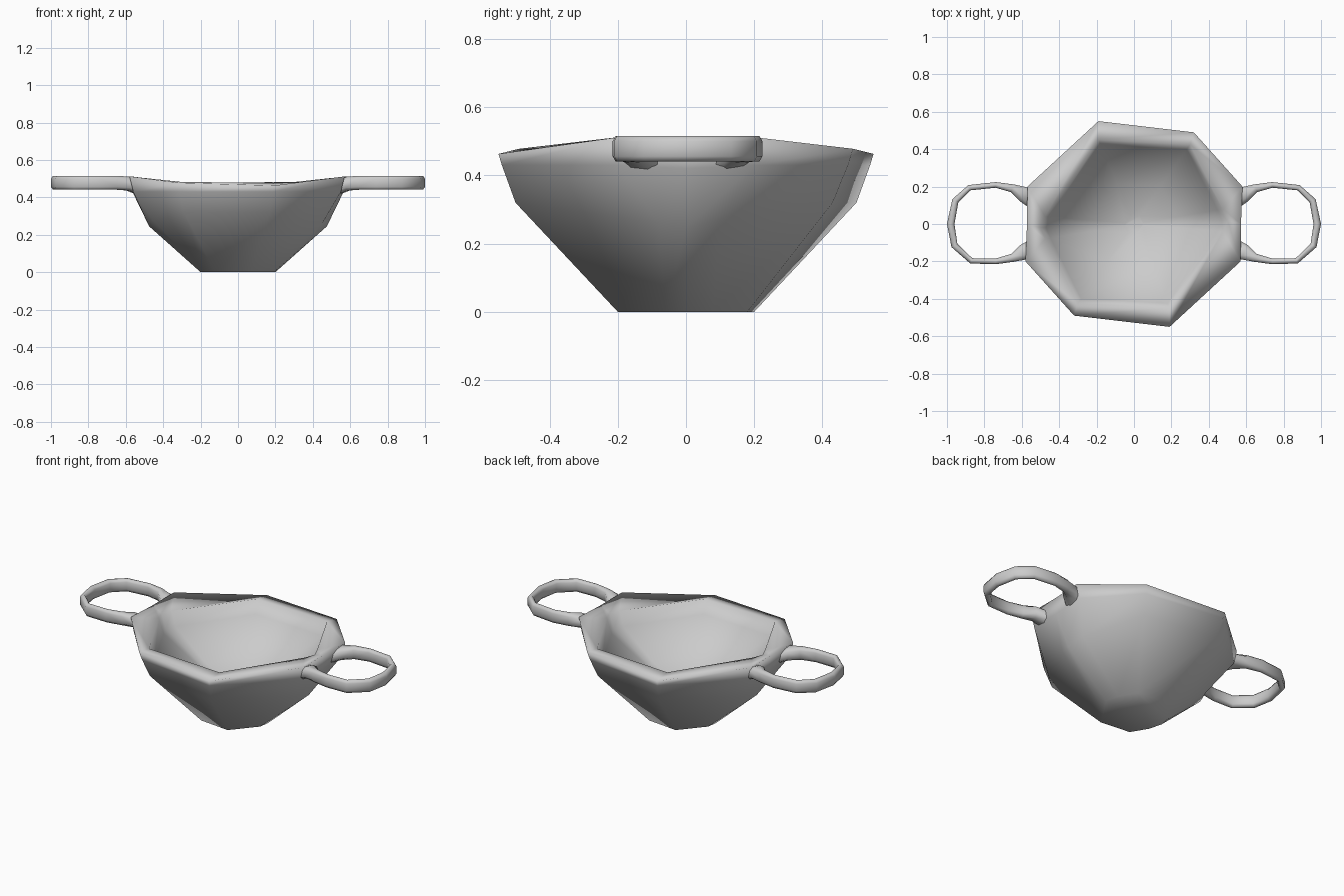
import bpy, bmesh, math
from mathutils import Vector

cube = bpy.data.objects.get("Cube")
if cube:
    bpy.data.objects.remove(cube, do_unlink=True)

grey = bpy.data.materials.new("plain_grey")
grey.use_nodes = True
colour = (0.6, 0.6, 0.6, 1)
grey.diffuse_color = colour
grey.node_tree.nodes["Principled BSDF"].inputs["Base Color"].default_value = colour


def loft(name, rings, angle):
    """Skin closed rings of points and cap both ends."""
    bm = bmesh.new()
    loops = [[bm.verts.new(p) for p in ring] for ring in rings]
    n = len(loops[0])
    for low, high in zip(loops, loops[1:]):
        for i in range(n):
            j = (i + 1) % n
            bm.faces.new((low[i], low[j], high[j], high[i]))
    bm.faces.new(loops[0])
    bm.faces.new(loops[-1])
    bmesh.ops.recalc_face_normals(bm, faces=bm.faces)
    mesh = bpy.data.meshes.new(name)
    bm.to_mesh(mesh)
    bm.free()
    mesh.materials.append(grey)
    obj = bpy.data.objects.new(name, mesh)
    bpy.context.collection.objects.link(obj)
    bpy.ops.object.select_all(action="DESELECT")
    obj.select_set(True)
    bpy.context.view_layer.objects.active = obj
    bpy.ops.object.shade_smooth_by_angle(angle=math.radians(angle))


def turned(half):
    """Complete a ring by a half turn about z."""
    return half + [(-x, -y, z) for x, y, z in half]


def scaled(ring, s, z):
    return [(x * s, y * s, z) for x, y, _ in ring]


# Bowl: outer wall, rim, then a short steep inner wall and a dished floor
base = turned([(.19, -.06, 0), (.2, 0, 0), (.18, .08, 0), (.12, .18, 0), (-.07, .2, 0)])
belly = turned([(.45, -.08, .26), (.475, 0, .245), (.45, .1, .27), (.29, .43, .32), (-.17, .5, .32)])
lip = turned([(.55, -.2, .43), (.56, 0, .42), (.56, .2, .43), (.312, .475, .43), (-.186, .54, .43)])
rim = turned([(.57, -.2, .512), (.572, 0, .51), (.58, .2, .512), (.32, .49, .478), (-.19, .55, .463)])
mouth = turned([(.475, -.04, .487), (.5, .02, .487), (.475, .08, .487), (.3, .425, .482), (-.19, .45, .478)])
loft("bowl", [base, belly, lip, rim, mouth, scaled(mouth, .94, .4),
              scaled(mouth, .48, .24), scaled(mouth, .1, .17)], 180)

# Ring handles: a tall thin band swept round an open loop (x, y, half width),
# its ends sinking into the bowl wall
path = [(.52, .13, .06), (.59, .158, .042), (.65, .191, .022), (.74, .209, .015),
        (.88, .194, .015), (.955, .125, .018), (.98, 0, .02), (.96, -.115, .018),
        (.87, -.197, .015), (.74, -.2, .015), (.65, -.181, .022), (.59, -.15, .042), (.52, -.13, .06)]
section = [(1, -.022), (1, .022), (.45, .037), (-.45, .037),
           (-1, .022), (-1, -.022), (-.45, -.037), (.45, -.037)]
for side, name in ((1, "left_handle"), (-1, "right_handle")):
    rings = []
    for i, (x, y, w) in enumerate(path):
        a = Vector(path[max(i - 1, 0)][:2])
        b = Vector(path[min(i + 1, len(path) - 1)][:2])
        t = (b - a).normalized()
        z = .478 - max(0, .6 - x) * .4
        rings.append([(side * (x + t.y * u * w), y - t.x * u * w, z + v) for u, v in section])
    loft(name, rings, 75)
